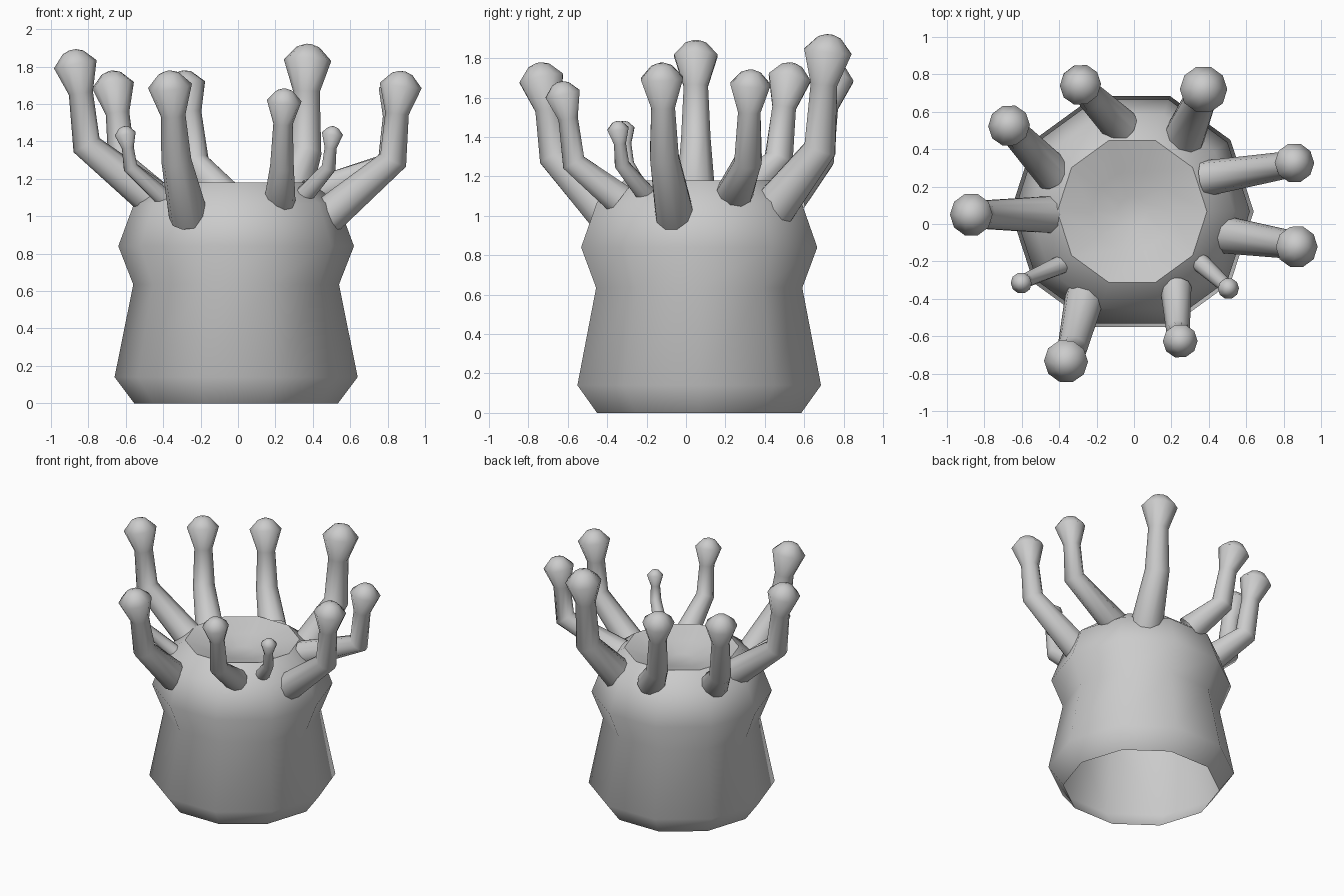
import bpy, bmesh, math
from mathutils import Vector

if "Cube" in bpy.data.objects:
    bpy.data.objects.remove(bpy.data.objects["Cube"])

SIDES = 10


def finish(name, bm, angle):
    bmesh.ops.recalc_face_normals(bm, faces=bm.faces)
    me = bpy.data.meshes.new(name)
    bm.to_mesh(me)
    bm.free()
    ob = bpy.data.objects.new(name, me)
    bpy.context.collection.objects.link(ob)
    bpy.ops.object.select_all(action='DESELECT')
    bpy.context.view_layer.objects.active = ob
    ob.select_set(True)
    bpy.ops.object.shade_smooth_by_angle(angle=math.radians(angle))
    return ob


def loft(name, rings, angle=50):
    """Skin rings given as (centre, axis, radius); cap the last ring."""
    bm = bmesh.new()
    prev = None
    for c, axis, r in rings:
        axis = axis.normalized()
        u = (Vector((1, 0, 0)) - axis * axis.x).normalized()
        v = axis.cross(u)
        ring = []
        for i in range(SIDES):
            a = 2 * math.pi * i / SIDES
            ring.append(bm.verts.new(c + u * (r * math.cos(a)) + v * (r * math.sin(a))))
        if prev:
            for i in range(SIDES):
                j = (i + 1) % SIDES
                bm.faces.new((prev[i], prev[j], ring[j], ring[i]))
        prev = ring
    bm.faces.new(prev)
    return finish(name, bm, angle)


# Body: open-bottomed stump with a waist, a rounded shoulder and a dished top
UP = Vector((0, 0, 1))
profile = [(0.545, 0), (0.65, 0.14), (0.55, 0.635), (0.63, 0.84), (0.545, 1.07),
           (0.40, 1.18), (0.22, 1.13), (0.08, 1.09)]
loft("body", [(Vector((-0.01, 0.067, z)), UP, r) for r, z in profile])

# Tentacles: base, elbow, head top, head radius
tentacles = [
    ((0.27, 0.47, 1.07), (0.36, 0.68, 1.34), (0.375, 0.73, 1.92), 0.127),
    ((-0.09, 0.54, 1.12), (-0.23, 0.68, 1.29), (-0.30, 0.76, 1.775), 0.112),
    ((-0.45, 0.29, 1.10), (-0.62, 0.47, 1.28), (-0.68, 0.54, 1.775), 0.113),
    ((-0.46, 0.05, 1.10), (-0.81, 0.05, 1.38), (-0.885, 0.05, 1.89), 0.116),
    ((-0.42, -0.23, 1.12), (-0.575, -0.30, 1.26), (-0.61, -0.32, 1.48), 0.057),
    ((-0.27, -0.42, 1.03), (-0.33, -0.67, 1.30), (-0.372, -0.75, 1.775), 0.118),
    ((0.225, -0.37, 1.11), (0.235, -0.57, 1.27), (0.25, -0.64, 1.68), 0.093),
    ((0.37, -0.22, 1.13), (0.485, -0.325, 1.26), (0.51, -0.35, 1.48), 0.057),
    ((0.50, -0.06, 1.02), (0.83, -0.11, 1.30), (0.88, -0.125, 1.775), 0.113),
    ((0.42, 0.25, 1.12), (0.81, 0.315, 1.28), (0.87, 0.33, 1.74), 0.107),
]
for n, (base, elbow, head, R) in enumerate(tentacles):
    base, elbow, head = Vector(base), Vector(elbow), Vector(head)
    neck = elbow.lerp(head, 0.4)
    neck.z = head.z - 2.0 * R
    low = (elbow - base).normalized()
    mid = (neck - elbow).normalized()
    tip = (head - neck).normalized()
    loft(f"tentacle_{n + 1}", [
        (base - low * 0.04, low, R * 0.9),
        (elbow, low + mid, R * 0.68),
        (neck, mid + tip, R * 0.56),
        (head - tip * R * 0.68, tip, R),
        (head - tip * R * 0.12, tip, R * 0.48),
        (head, tip, R * 0.15),
    ], 60)
